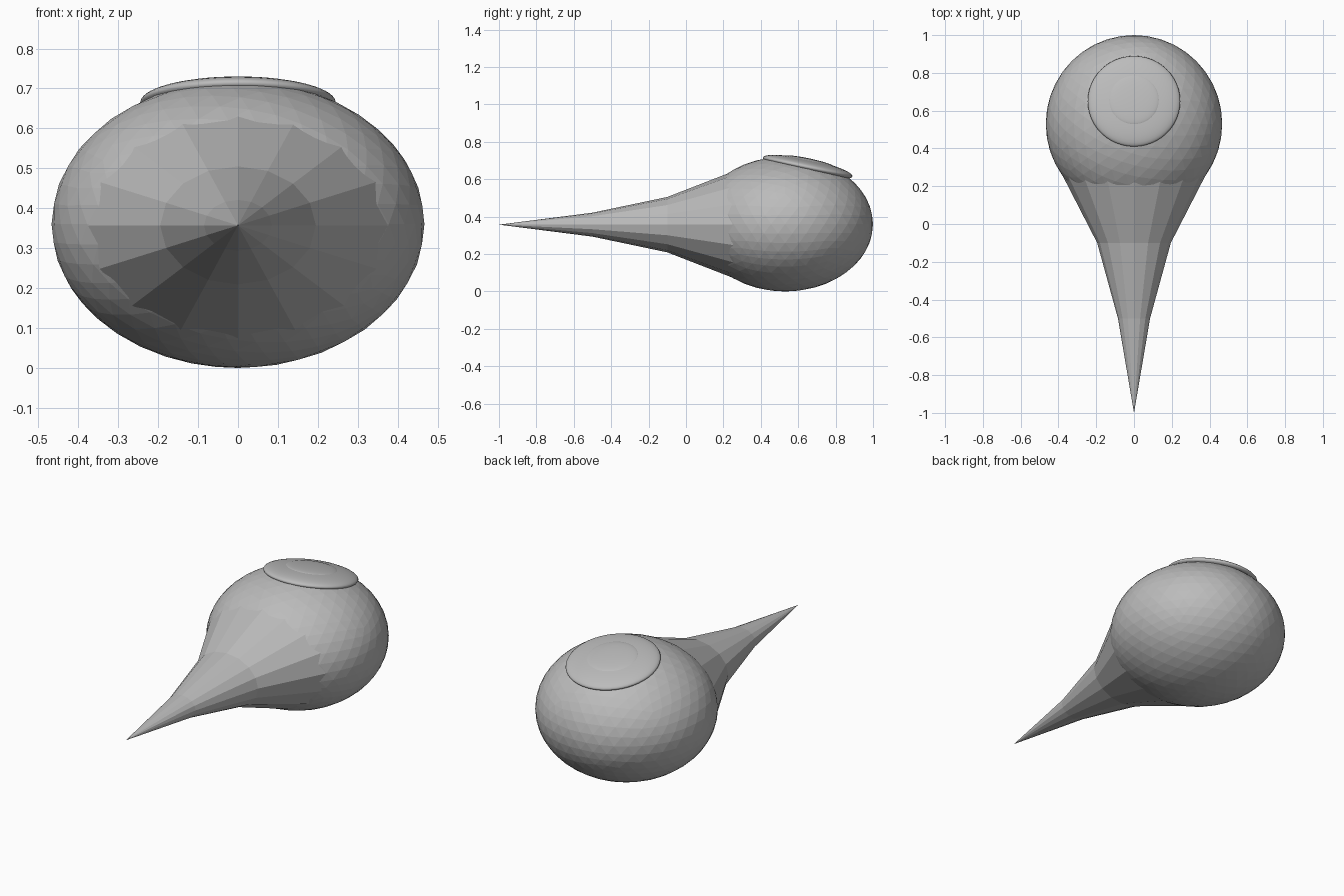
import bpy, bmesh, math
from mathutils import Matrix, Vector

if "Cube" in bpy.data.objects:
    bpy.data.objects.remove(bpy.data.objects["Cube"])

grey = bpy.data.materials.new("plain grey")
grey.diffuse_color = (0.5, 0.5, 0.5, 1)
grey.use_nodes = True
grey.node_tree.nodes["Principled BSDF"].inputs["Base Color"].default_value = grey.diffuse_color


def make_object(name, bm, smooth=False):
    mesh = bpy.data.meshes.new(name)
    bmesh.ops.recalc_face_normals(bm, faces=bm.faces)
    for f in bm.faces:
        f.smooth = smooth
    bm.to_mesh(mesh)
    bm.free()
    mesh.materials.append(grey)
    obj = bpy.data.objects.new(name, mesh)
    bpy.context.collection.objects.link(obj)
    return obj


# Body: faceted, flattened ball
bm = bmesh.new()
bmesh.ops.create_icosphere(bm, subdivisions=4, radius=1)
bmesh.ops.scale(bm, vec=(0.467, 0.47, 0.36), verts=bm.verts)
bmesh.ops.translate(bm, vec=(0, 0.53, 0.36), verts=bm.verts)
make_object("body", bm)

# Tapering spike: elliptical rings (y, x radius, z radius) closing to a point
SIDES = 16
rings = [(0.25, 0.375, 0.284), (-0.10, 0.195, 0.148), (-0.50, 0.085, 0.064)]
bm = bmesh.new()
loops = []
for y, rx, rz in rings:
    loops.append([bm.verts.new((rx * math.cos(a), y, 0.357 + rz * math.sin(a)))
                  for a in (2 * math.pi * i / SIDES for i in range(SIDES))])
tip = bm.verts.new((0, -1, 0.357))
for i in range(SIDES):
    j = (i + 1) % SIDES
    for a, b in zip(loops, loops[1:]):
        bm.faces.new((a[i], a[j], b[j], b[i]))
    bm.faces.new((loops[-1][i], loops[-1][j], tip))
make_object("spike", bm)

# Two thin lens-shaped discs lying tilted on top of the body
tilt = Matrix.Rotation(math.radians(-11.9), 4, 'X')
base = Vector((0, 0.65, 0.665))


def lens(name, radius, thickness, lift):
    bm = bmesh.new()
    bmesh.ops.create_uvsphere(bm, u_segments=48, v_segments=24, radius=1)
    place = Matrix.Translation(base) @ tilt @ Matrix.Translation((0, 0, lift))
    bmesh.ops.transform(bm, verts=bm.verts,
                        matrix=place @ Matrix.Diagonal((radius, radius, thickness, 1)))
    make_object(name, bm, smooth=True)


lens("outer_disc", 0.245, 0.042, 0)
lens("inner_disc", 0.135, 0.015, 0.032)
